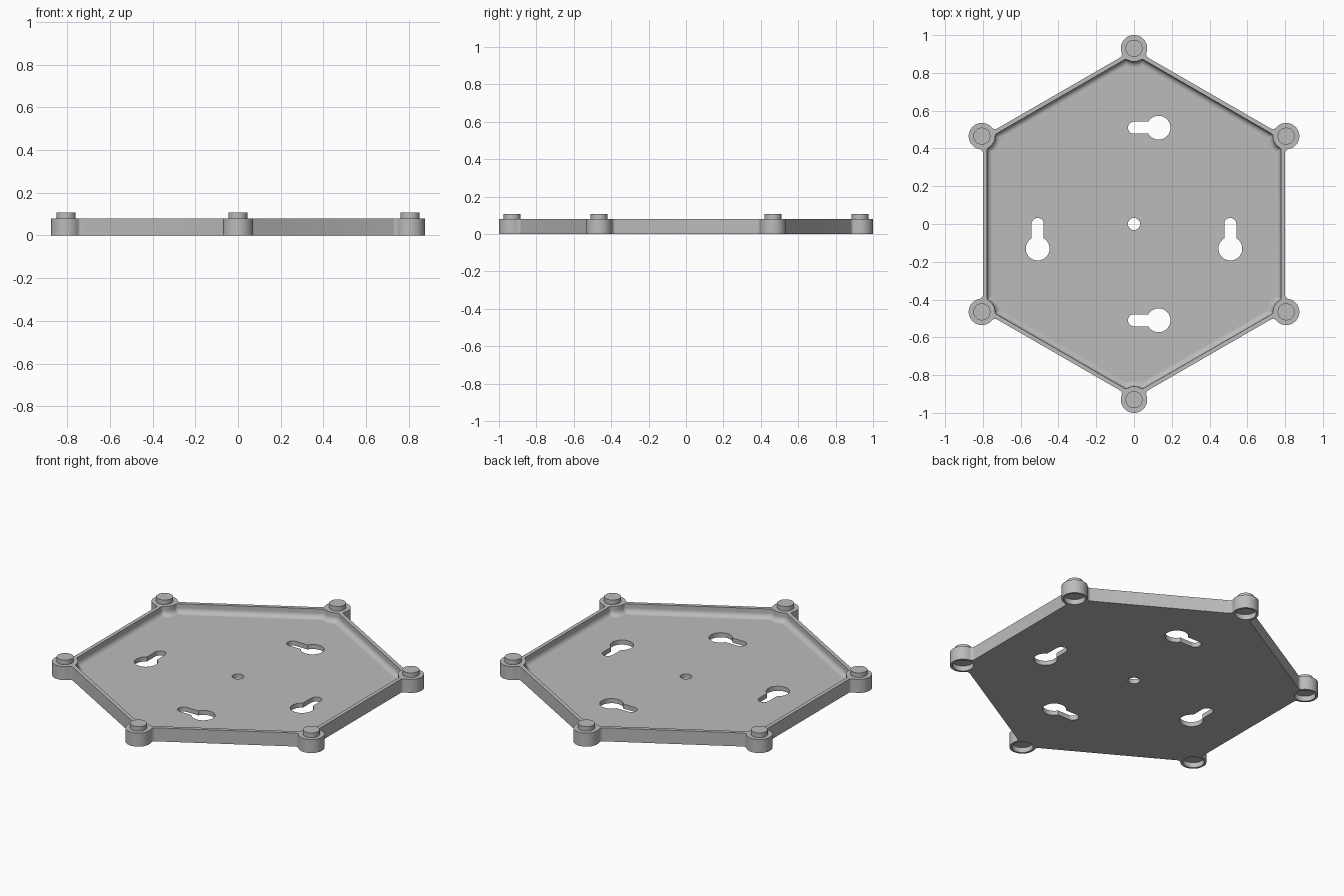
import bpy, bmesh
from math import sin, cos, pi, sqrt, atan2, radians
from mathutils import Vector, Matrix

cube = bpy.data.objects.get("Cube")
if cube:
    bpy.data.objects.remove(cube)

POST_R, POST_DIST, HEIGHT = 0.07, 0.93, 0.08
WALL_OUT, WALL_IN, FLOOR, COVE = 0.80, 0.778, 0.027, 0.03

gray = bpy.data.materials.new("light_gray")
gray.use_nodes = True
gray.diffuse_color = (0.5, 0.5, 0.5, 1)
gray.node_tree.nodes["Principled BSDF"].inputs["Base Color"].default_value = (0.5, 0.5, 0.5, 1)


def arc(center, radius, start, end, steps):
    return [Vector((center[0] + radius * cos(start + (end - start) * i / steps),
                    center[1] + radius * sin(start + (end - start) * i / steps)))
            for i in range(steps + 1)]


def hex_outline(apothem, radius, fillet, side):
    """Hexagon blended around its corner posts; side 1 passes outside them, -1 inside."""
    post = Vector((POST_DIST, 0))
    normal = Vector((cos(pi / 6), sin(pi / 6)))
    along = Vector((-normal.y, normal.x))
    h = apothem + side * fillet - POST_DIST * normal.x
    t = sqrt((radius + fillet) ** 2 - h * h)
    to_fillet = along * t + normal * h
    phi = atan2(to_fillet.y, to_fillet.x)
    half = arc(post, radius, 0 if side > 0 else pi, phi, 14)
    a = phi + pi
    b = atan2(-side * normal.y, -side * normal.x)
    b += 2 * pi * round((a - b) / (2 * pi))
    half += arc(post + to_fillet, fillet, a, b, 6)[1:]
    corner = [Vector((p.x, -p.y)) for p in reversed(half[1:])] + half
    return [Matrix.Rotation(pi / 2 + k * pi / 3, 2) @ p for k in range(6) for p in corner]


def loft(name, layers):
    """Closed solid through stacked outlines given as (points, z)."""
    bm = bmesh.new()
    rings = [[bm.verts.new((p.x, p.y, z)) for p in pts] for pts, z in layers]
    n = len(rings[0])
    for low, high in zip(rings, rings[1:]):
        for i in range(n):
            j = (i + 1) % n
            bm.faces.new((low[i], low[j], high[j], high[i]))
    bm.faces.new(rings[0][::-1])
    bm.faces.new(rings[-1])
    bmesh.ops.recalc_face_normals(bm, faces=bm.faces)
    mesh = bpy.data.meshes.new(name)
    bm.to_mesh(mesh)
    bm.free()
    mesh.materials.append(gray)
    obj = bpy.data.objects.new(name, mesh)
    bpy.context.collection.objects.link(obj)
    return obj


def prism(name, pts, bottom, top):
    return loft(name, [(pts, bottom), (pts, top)])


def disc(center, radius):
    return arc(center, radius, 0, 2 * pi, 48)[:-1]


def activate(obj):
    bpy.ops.object.select_all(action='DESELECT')
    obj.select_set(True)
    bpy.context.view_layer.objects.active = obj


# Tray: outer wall, rim, inner wall, coved edge and floor in one solid
outer = hex_outline(WALL_OUT, POST_R, 0.02, 1)
layers = [(outer, 0), (outer, HEIGHT), (hex_outline(WALL_IN, POST_R, 0.02, -1), HEIGHT)]
for i in range(9):
    a = i / 8 * pi / 2
    d = COVE * (1 - cos(a))
    layers.append((hex_outline(WALL_IN - d, POST_R + d, max(0.02 - d, 0.004), -1),
                   FLOOR + COVE * (1 - sin(a))))
tray = loft("tray", layers)

# Cutters: centre hole, keyhole slots and sockets under the posts
cutters = [prism("centre_hole_cutter", disc((0, 0), 0.032), -0.1, 0.2)]
small, big, reach = 0.032, 0.063, 0.13
gap = atan2(small, sqrt(big * big - small * small))
keyhole = arc((0, 0), small, pi / 2, 3 * pi / 2, 16)
keyhole += arc((reach, 0), big, -pi + gap, pi - gap, 36)
for x, y, angle in ((0, 0.51, 0), (0, -0.51, 0), (0.51, 0, -90), (-0.51, 0, -90)):
    turn = Matrix.Rotation(radians(angle), 2)
    pts = [turn @ p + Vector((x, y)) for p in keyhole]
    cutters.append(prism("keyhole_cutter", pts, -0.1, 0.2))
posts = [Vector((POST_DIST * cos(a), POST_DIST * sin(a)))
         for a in (pi / 2 + k * pi / 3 for k in range(6))]
for p in posts:
    cutters.append(prism("socket_cutter", disc(p, 0.057), -0.1, 0.03))

for cutter in cutters:
    cutter.hide_render = True
    mod = tray.modifiers.new("cut", 'BOOLEAN')
    mod.operation, mod.solver, mod.object = 'DIFFERENCE', 'EXACT', cutter
    activate(tray)
    bpy.ops.object.modifier_apply(modifier=mod.name)
    bpy.data.objects.remove(cutter)

# Pegs on top of the posts, with a slightly eased edge
pegs = [prism("peg", disc(p, 0.045), HEIGHT - 0.005, 0.107) for p in posts]
for obj in [tray] + pegs:
    activate(obj)
    bpy.ops.object.shade_smooth_by_angle(angle=radians(30))
    for face in obj.data.polygons:
        if abs(face.normal.z) > 0.999:
            face.use_smooth = False
